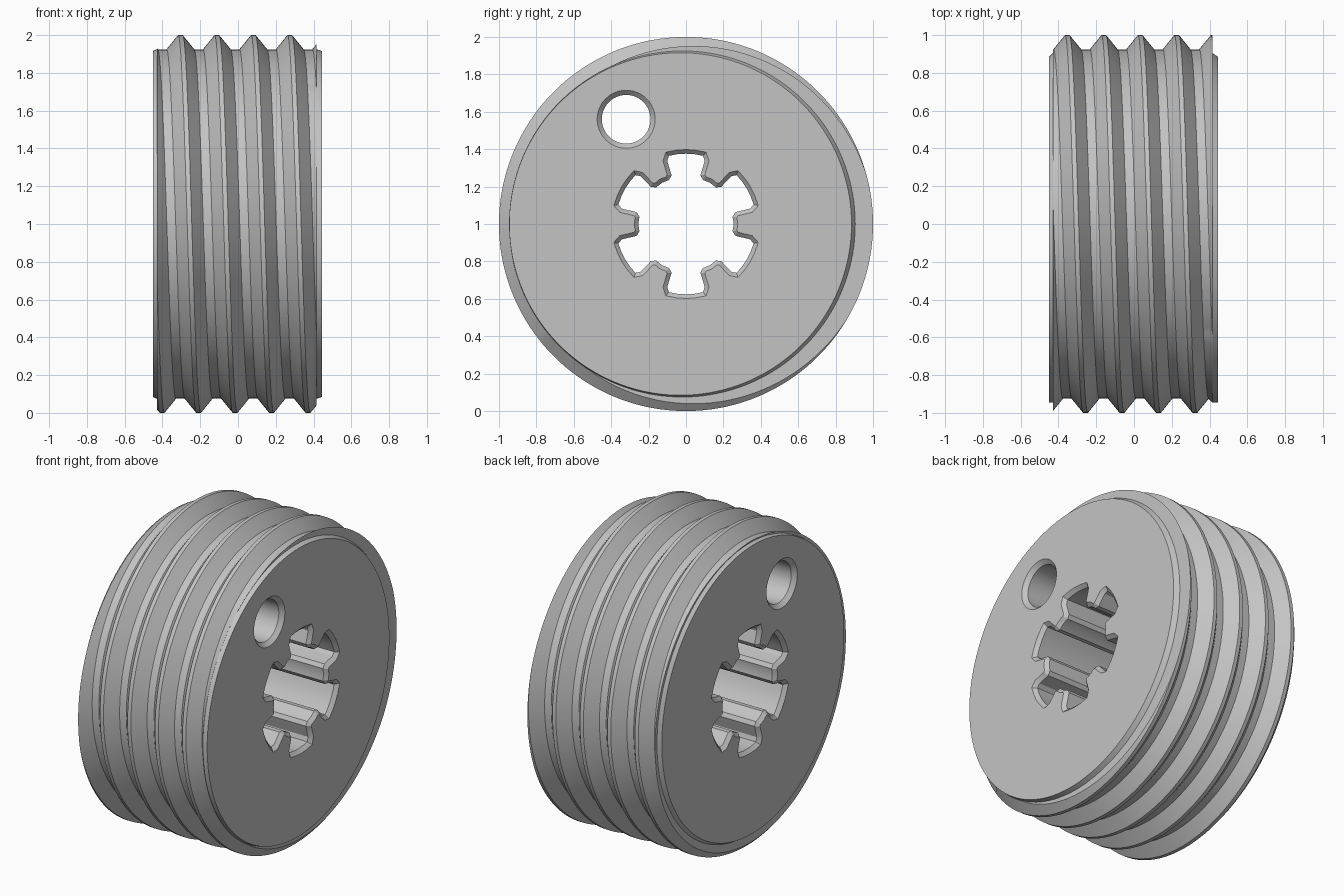
import bpy, bmesh
from math import sin, cos, pi, radians
from mathutils import Vector

cube = bpy.data.objects.get("Cube")
if cube:
    bpy.data.objects.remove(cube, do_unlink=True)

steel = bpy.data.materials.new("plain grey")
steel.use_nodes = True
GREY = (0.55, 0.55, 0.55, 1)
steel.diffuse_color = GREY
steel.node_tree.nodes["Principled BSDF"].inputs["Base Color"].default_value = GREY

PITCH, CREST_X = 0.193, -0.305          # thread pitch, crest position at the top
CREST, ROOT = 0.012, 0.073              # half widths of crest and of whole ridge
R_ROOT, R_CREST = 0.925, 1.0
CUT_L, CUT_R = -0.43, 0.415             # planes where the thread stops
FACE_L, FACE_R = -0.45, 0.445           # flat end faces
COLS = 180


def make_object(name, bm):
    bmesh.ops.recalc_face_normals(bm, faces=bm.faces)
    mesh = bpy.data.meshes.new(name)
    bm.to_mesh(mesh)
    bm.free()
    mesh.materials.append(steel)
    obj = bpy.data.objects.new(name, mesh)
    bpy.context.collection.objects.link(obj)
    return obj


def thread_radius(x, turn):
    phase = (x - CREST_X) / PITCH - turn
    d = abs(phase - round(phase)) * PITCH
    t = min(max((d - CREST) / (ROOT - CREST), 0), 1)
    return R_CREST + (R_ROOT - R_CREST) * t


def end_radius(radius, shift, a):
    return radius + shift * sin(a)       # end rims sit slightly towards the front


# Threaded body: rows of the mesh follow the helix and are clipped at both ends
def threaded_body():
    bm = bmesh.new()
    offsets = (-ROOT, -CREST, CREST, ROOT)
    columns = []
    for i in range(COLS):
        turn = i / COLS
        a = 2 * pi * turn

        def vert(x, r):
            return bm.verts.new((x, -r * sin(a), 1 + r * cos(a)))

        col = [vert(FACE_L, end_radius(0.915, 0.03, a)),
               vert(CUT_L, end_radius(0.925, 0.02, a))]
        for k in range(-4, 8):
            for off in offsets:
                x = CREST_X + PITCH * (turn + k) + off
                x = min(max(x, CUT_L), CUT_R)
                r = thread_radius(x, turn)
                if x in (CUT_L, CUT_R):
                    r = max(r, end_radius(0.926, 0.02, a))
                col.append(vert(x, r))
        col += [vert(CUT_R, end_radius(0.925, 0.02, a)),
                vert(FACE_R, end_radius(0.915, 0.03, a))]
        columns.append(col)

    rows = len(columns[0])
    lo, hi = 2, rows - 3

    def partner(j, seam):
        # at the seam each helix row joins the next turn
        if seam and lo <= j <= hi:
            return min(j + len(offsets), hi)
        return j

    for i in range(COLS):
        seam = i == COLS - 1
        c, n = columns[i], columns[(i + 1) % COLS]
        for j in range(rows - 1):
            corners = [c[j], c[j + 1], n[partner(j + 1, seam)], n[partner(j, seam)]]
            if j == lo - 1:
                corners[2] = n[lo]
            if j == hi:
                corners[3] = n[hi]
            unique = list(dict.fromkeys(corners))
            if len(unique) > 2:
                bm.faces.new(unique)
    bm.faces.new([c[0] for c in columns])
    bm.faces.new([c[-1] for c in columns])
    bmesh.ops.remove_doubles(bm, verts=bm.verts, dist=0.0003)
    return make_object("threaded_body", bm)


def grow(points, amount):
    """Offset a counter-clockwise outline outwards."""
    out = []
    for i, p in enumerate(points):
        a = (p - points[i - 1]).normalized()
        b = (points[(i + 1) % len(points)] - p).normalized()
        na, nb = Vector((a.y, -a.x)), Vector((b.y, -b.x))
        out.append(p + (na + nb) * amount / (1 + na.dot(nb)))
    return out


# Cutter that runs through the body and flares into a chamfer at both faces
def bore_cutter(name, outline, centre, flare):
    bm = bmesh.new()
    extra = 0.01
    wide = grow(outline, flare + extra)
    rings = []
    for x, pts in ((FACE_L - extra, wide), (FACE_L + flare, outline),
                   (FACE_R - flare, outline), (FACE_R + extra, wide)):
        rings.append([bm.verts.new((x, centre[0] + p.x, centre[1] + p.y)) for p in pts])
    for r, s in zip(rings, rings[1:]):
        for i in range(len(r)):
            j = (i + 1) % len(r)
            bm.faces.new((r[i], r[j], s[j], s[i]))
    bm.faces.new(rings[0])
    bm.faces.new(rings[-1])
    obj = make_object(name, bm)
    obj.hide_render = True
    return obj


def polar(r, deg):
    return Vector((r * cos(radians(deg)), r * sin(radians(deg))))


# Splined bore outline: six wide slots with teeth between them
spline = []
for s in range(6):
    mid = 90 + 60 * s
    spline += [polar(0.252, mid - 21), polar(0.272, mid - 16.5), polar(0.352, mid - 16.5)]
    spline += [polar(0.376, mid + d) for d in (-14, -7, 0, 7, 14)]
    spline += [polar(0.352, mid + 16.5), polar(0.272, mid + 16.5), polar(0.252, mid + 21)]
    spline.append(polar(0.255, mid + 30))
side_hole = [polar(0.13, 360 * i / 48) for i in range(48)]

body = threaded_body()
cutters = [bore_cutter("spline_cutter", spline, (0, 1), 0.022),
           bore_cutter("side_hole_cutter", side_hole, (-0.32, 1.56), 0.025)]

bpy.ops.object.select_all(action='DESELECT')
bpy.context.view_layer.objects.active = body
body.select_set(True)
for cutter in cutters:
    mod = body.modifiers.new(cutter.name, 'BOOLEAN')
    mod.operation = 'DIFFERENCE'
    mod.solver = 'EXACT'
    mod.object = cutter
    bpy.ops.object.modifier_apply(modifier=mod.name)
    bpy.data.objects.remove(cutter, do_unlink=True)

bpy.ops.object.shade_smooth_by_angle(angle=radians(25))
